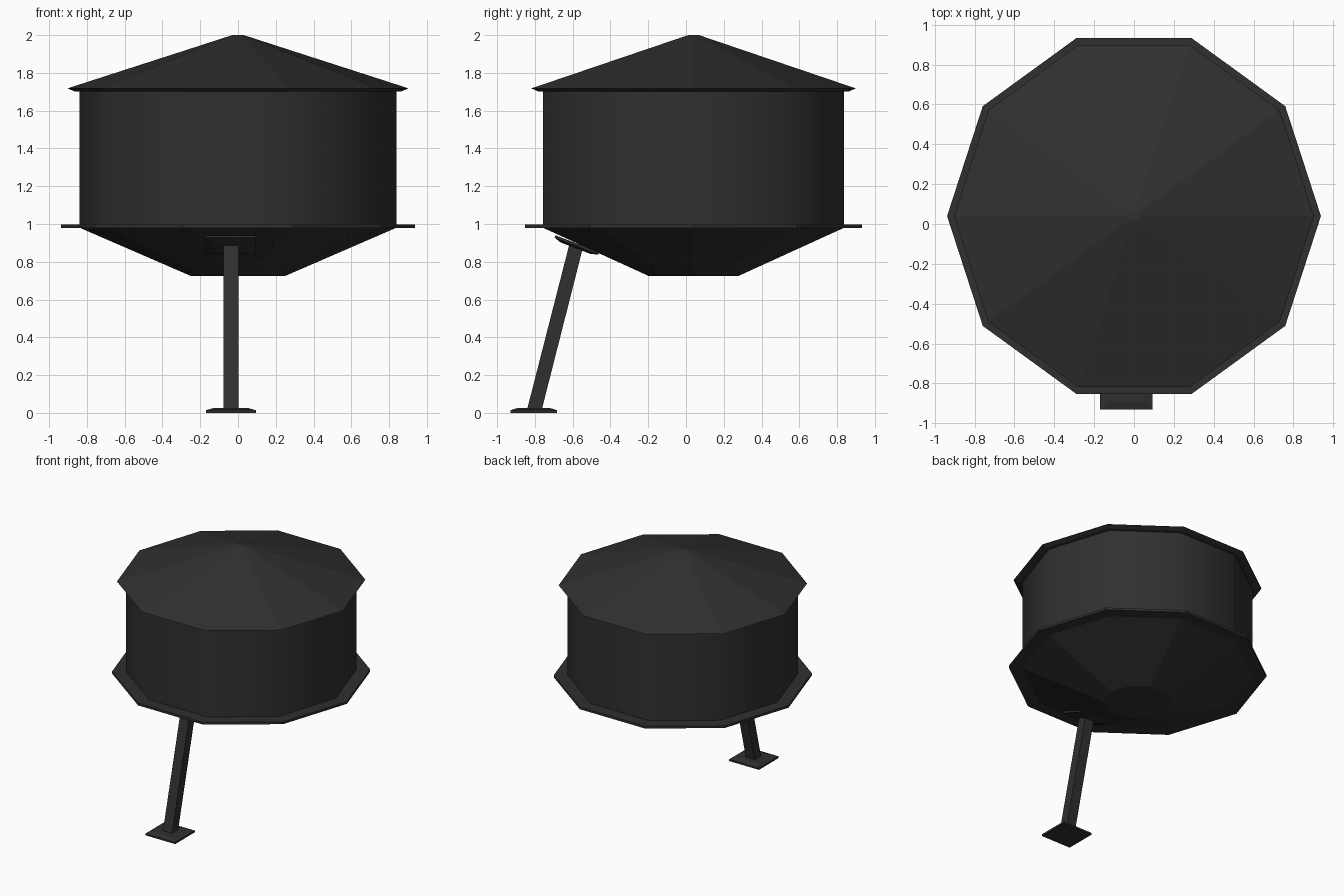
import bpy, bmesh, math
from mathutils import Matrix, Vector

if "Cube" in bpy.data.objects:
    bpy.data.objects.remove(bpy.data.objects["Cube"])

SIDES = 10
CY = 0.04          # tank axis sits slightly behind the origin

mat = bpy.data.materials.new("dark_grey")
mat.diffuse_color = (0.029, 0.029, 0.029, 1)
mat.use_nodes = True
mat.node_tree.nodes["Principled BSDF"].inputs["Base Color"].default_value = mat.diffuse_color


def finish(name, bm, smooth_angle=None):
    bmesh.ops.recalc_face_normals(bm, faces=bm.faces)
    me = bpy.data.meshes.new(name)
    bm.to_mesh(me)
    bm.free()
    me.materials.append(mat)
    ob = bpy.data.objects.new(name, me)
    bpy.context.collection.objects.link(ob)
    if smooth_angle:
        bpy.ops.object.select_all(action='DESELECT')
        ob.select_set(True)
        bpy.context.view_layer.objects.active = ob
        bpy.ops.object.shade_smooth_by_angle(angle=math.radians(smooth_angle))
    return ob


def lathe(name, profile, closed=False, caps=(False, False), smooth_angle=None):
    """Ten-sided turning of (radius, z) points."""
    bm = bmesh.new()
    rings = []
    for r, z in profile:
        rings.append([bm.verts.new((r * math.cos(math.tau * i / SIDES),
                                    CY + r * math.sin(math.tau * i / SIDES), z))
                      for i in range(SIDES)])
    pairs = list(zip(rings, rings[1:] + rings[:1]))
    for a, b in (pairs if closed else pairs[:-1]):
        for i in range(SIDES):
            j = (i + 1) % SIDES
            bm.faces.new((a[i], a[j], b[j], b[i]))
    if caps[0]:
        bm.faces.new(rings[0])
    if caps[1]:
        bm.faces.new(rings[-1])
    return finish(name, bm, smooth_angle)


def loft(name, sections, matrix=Matrix()):
    """Closed solid through four-cornered sections."""
    bm = bmesh.new()
    rings = [[bm.verts.new(matrix @ Vector(p)) for p in s] for s in sections]
    for a, b in zip(rings, rings[1:]):
        for i in range(4):
            j = (i + 1) % 4
            bm.faces.new((a[i], a[j], b[j], b[i]))
    bm.faces.new(rings[0])
    bm.faces.new(rings[-1])
    return finish(name, bm)


def rect(hx, hy, z):
    return [(-hx, -hy, z), (hx, -hy, z), (hx, hy, z), (-hx, hy, z)]


def plate(name, matrix):
    """Thin square plate with a slightly raised middle."""
    return loft(name, [rect(0.132, 0.124, 0), rect(0.132, 0.124, 0.014),
                       rect(0.09, 0.085, 0.026)], matrix)


# Tank: wall, roof, flange and hopper bottom
lathe("tank_wall", [(0.838, 0.985), (0.838, 1.705)], smooth_angle=40)
lathe("tank_roof", [(0.80, 1.702), (0.865, 1.702), (0.903, 1.718), (0.03, 2.0)],
      caps=(True, True))
lathe("tank_flange", [(0.82, 0.98), (0.938, 0.98), (0.938, 0.998), (0.82, 0.998)],
      closed=True)
lathe("hopper_bottom", [(0.25, 0.725), (0.838, 0.98)], caps=(True, False))

# Leg: slanted square post between two plates
X = -0.038
plate("foot_plate", Matrix.Translation((X, -0.806, 0)))
plate("mount_plate", Matrix.Translation((X, -0.575, 0.896))
      @ Matrix.Rotation(math.radians(-21), 4, 'X') @ Matrix.Rotation(math.pi, 4, 'Y'))


def leg_section(points):
    (y0, z0), (y1, z1) = points
    return [(X - 0.04, y0, z0), (X + 0.04, y0, z0), (X + 0.04, y1, z1), (X - 0.04, y1, z1)]


loft("front_leg", [leg_section([(-0.842, 0.015), (-0.764, 0.015)]),
                   leg_section([(-0.617, 0.895), (-0.547, 0.870)])])
